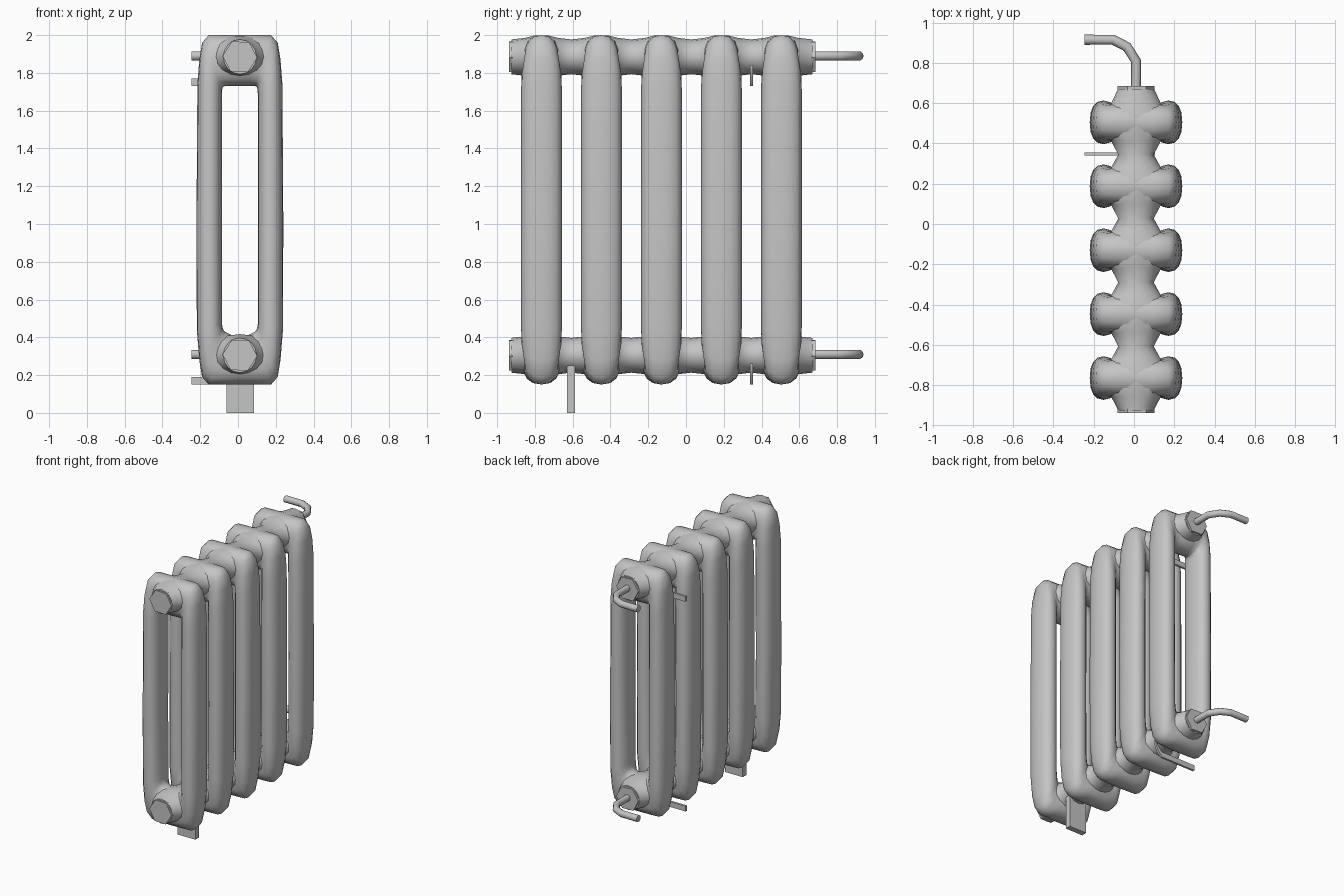
import bpy, bmesh
from math import sin, cos, pi, radians, copysign
from mathutils import Vector

cube = bpy.data.objects.get("Cube")
if cube:
    bpy.data.objects.remove(cube, do_unlink=True)

gray = bpy.data.materials.new("cast_iron_gray")
gray.use_nodes = True
color = (0.56, 0.56, 0.56, 1)
gray.diffuse_color = color
gray.node_tree.nodes["Principled BSDF"].inputs["Base Color"].default_value = color

CX = 0.01                                   # centre plane of the sections
PITCH = 0.3175
SECTIONS = [-0.765 + PITCH * i for i in range(5)]
HEADERS = {"upper": 1.885, "lower": 0.305}


def finish(name, bm, angle=45):
    """Turn a bmesh into a named, shaded object."""
    bmesh.ops.recalc_face_normals(bm, faces=bm.faces)
    mesh = bpy.data.meshes.new(name)
    bm.to_mesh(mesh)
    bm.free()
    obj = bpy.data.objects.new(name, mesh)
    bpy.context.collection.objects.link(obj)
    mesh.materials.append(gray)
    bpy.ops.object.select_all(action="DESELECT")
    obj.select_set(True)
    bpy.context.view_layer.objects.active = obj
    bpy.ops.object.shade_smooth_by_angle(angle=radians(angle))
    return obj


def loft(name, rings, closed=False, angle=45):
    """Skin a list of equal rings, capping the ends unless the path is closed."""
    bm = bmesh.new()
    loops = [[bm.verts.new(p) for p in ring] for ring in rings]
    n = len(loops[0])
    pairs = list(zip(loops, loops[1:]))
    if closed:
        pairs.append((loops[-1], loops[0]))
    else:
        bm.faces.new(loops[0])
        bm.faces.new(loops[-1])
    for a, b in pairs:
        for i in range(n):
            j = (i + 1) % n
            bm.faces.new((a[i], a[j], b[j], b[i]))
    return finish(name, bm, angle)


def box(name, lo, hi):
    (x0, y0, z0), (x1, y1, z1) = lo, hi
    rings = [[(x0, y0, z), (x1, y0, z), (x1, y1, z), (x0, y1, z)] for z in (z0, z1)]
    return loft(name, rings, angle=30)


def rounded(t, power=0.85):
    """Slightly squared ellipse parameter."""
    c, s = cos(t), sin(t)
    return copysign(abs(c) ** power, c), copysign(abs(s) ** power, s)


# Radiator section: outer x, outer z, inner x, inner z, half depth
HALF = [
    (0.00, 2.00, 0.00, 1.73, 0.105),
    (0.08, 2.00, 0.05, 1.73, 0.100),
    (0.165, 2.00, 0.08, 1.73, 0.090),
    (0.20, 1.96, 0.09, 1.725, 0.095),
    (0.215, 1.87, 0.094, 1.71, 0.105),
    (0.225, 1.74, 0.095, 1.68, 0.108),
    (0.23, 1.00, 0.095, 1.00, 0.108),
    (0.228, 0.44, 0.095, 0.47, 0.108),
    (0.215, 0.28, 0.09, 0.445, 0.105),
    (0.20, 0.19, 0.08, 0.43, 0.095),
    (0.165, 0.15, 0.06, 0.42, 0.090),
    (0.08, 0.15, 0.03, 0.405, 0.100),
    (0.00, 0.15, 0.00, 0.40, 0.105),
]
LOOP = HALF + [(-a, b, -c, d, e) for a, b, c, d, e in HALF[-2:0:-1]]

for k, y in enumerate(SECTIONS):
    rings = []
    for ox, oz, ix, iz, depth in LOOP:
        outer, inner = Vector((CX + ox, y, oz)), Vector((CX + ix, y, iz))
        mid, half = (outer + inner) / 2, (outer - inner) / 2
        ring = []
        for i in range(16):
            c, s = rounded(2 * pi * i / 16)
            ring.append(mid + half * c + Vector((0, depth * s, 0)))
        rings.append(ring)
    loft(f"radiator_section_{k + 1}", rings, closed=True, angle=60)

# Header pipes: narrow between sections, swelling into each one
# offset from section centre, half width, half height
SWELL = [(-0.16, 0.088, 0.092), (-0.09, 0.125, 0.100), (-0.04, 0.18, 0.112),
         (0.04, 0.18, 0.112), (0.09, 0.125, 0.100)]
for name, z in HEADERS.items():
    stations = [(y + d, w, h) for y in SECTIONS for d, w, h in SWELL]
    stations.append((SECTIONS[-1] + 0.165, 0.09, 0.092))
    rings = [[(CX + w * cos(2 * pi * i / 16), y, z + h * sin(2 * pi * i / 16))
              for i in range(16)] for y, w, h in stations]
    loft(f"{name}_header", rings, angle=60)

# Hexagonal plugs on both ends of each header
for name, z in HEADERS.items():
    for side, y0, y1 in (("front", -0.938, -0.91), ("back", 0.65, 0.685)):
        rings = [[(CX + 0.092 * cos(pi * i / 3 - 0.04), y,
                   z + 0.092 * sin(pi * i / 3 - 0.04)) for i in range(6)]
                 for y in (y0, y1)]
        loft(f"{side}_{name}_plug", rings, angle=30)

# Supply and return pipes bending toward the wall
PATH = [(CX, 0.66), (CX, 0.81), (-0.035, 0.88), (-0.105, 0.915), (-0.245, 0.915)]
for name, z in HEADERS.items():
    points = [Vector((x, y, 0)) for x, y in PATH]
    rings = []
    for i, p in enumerate(points):
        before = (p - points[max(i - 1, 0)]).normalized()
        after = (points[min(i + 1, len(points) - 1)] - p).normalized()
        along = (before + after).normalized()
        across = Vector((along.y, -along.x, 0))
        rings.append([p + across * 0.025 * cos(2 * pi * j / 10)
                      + Vector((0, 0, z + 0.005 + 0.025 * sin(2 * pi * j / 10)))
                      for j in range(10)])
    loft(f"{name}_connecting_pipe", rings)

# Wall hooks cradling the headers: flat bar with an upturned tip
for name, z in HEADERS.items():
    low = z - 0.155
    bar = [(-0.245, low, 0.04), (0.045, low, 0.04), (0.085, low + 0.045, 0.04),
           (0.105, low + 0.10, 0.012)]
    rings = [[(x, 0.339, b), (x, 0.355, b), (x, 0.355, b + t), (x, 0.339, b + t)]
             for x, b, t in bar]
    loft(f"{name}_wall_hook", rings, angle=30)

# Support foot under the lower header
box("support_foot", (-0.062, -0.63, 0), (0.085, -0.587, 0.25))
